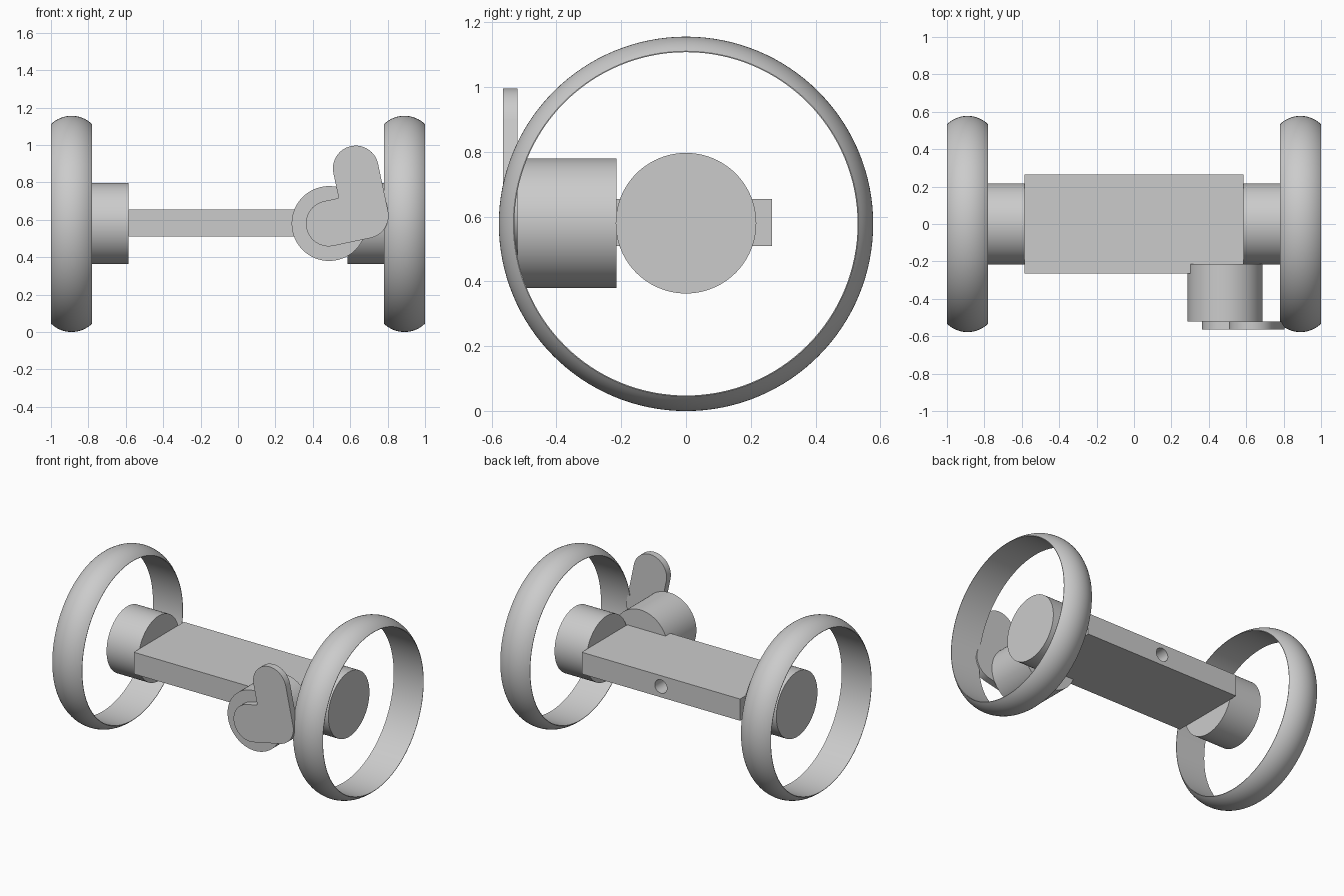
import bpy
import bmesh
from math import pi, sin, cos, atan2
from mathutils import Vector, Matrix

if "Cube" in bpy.data.objects:
    bpy.data.objects.remove(bpy.data.objects["Cube"])

AXLE_Z = 0.578

grey = bpy.data.materials.new("plain grey")
grey.use_nodes = True
grey.diffuse_color = (0.6, 0.6, 0.6, 1)
grey.node_tree.nodes["Principled BSDF"].inputs["Base Color"].default_value = (0.6, 0.6, 0.6, 1)


def finish(name, bm, smooth=True):
    bmesh.ops.recalc_face_normals(bm, faces=bm.faces)
    mesh = bpy.data.meshes.new(name)
    bm.to_mesh(mesh)
    bm.free()
    mesh.materials.append(grey)
    obj = bpy.data.objects.new(name, mesh)
    bpy.context.collection.objects.link(obj)
    if smooth:
        bpy.ops.object.select_all(action="DESELECT")
        obj.select_set(True)
        bpy.context.view_layer.objects.active = obj
        bpy.ops.object.shade_smooth_by_angle(angle=pi / 6)
    return obj


def cylinder(name, radius, start, end, segments=96):
    start, end = Vector(start), Vector(end)
    axis = end - start
    bm = bmesh.new()
    turn = axis.to_track_quat("Z", "Y").to_matrix().to_4x4()
    bmesh.ops.create_cone(bm, cap_ends=True, segments=segments, radius1=radius,
                          radius2=radius, depth=axis.length,
                          matrix=Matrix.Translation((start + end) / 2) @ turn)
    return finish(name, bm)


def wheel(name, x):
    # Crowned rim: a circular arc over a straight bore, spun about the axle
    half, bore, edge, crown = 0.11, 0.53, 0.533, 0.578
    rise = crown - edge
    arc_r = (half ** 2 + rise ** 2) / (2 * rise)
    sweep = atan2(half, arc_r - rise)
    profile = [(-half, bore)]
    for i in range(17):
        a = sweep * (i / 8 - 1)
        profile.append((arc_r * sin(a), crown - arc_r + arc_r * cos(a)))
    profile.append((half, bore))
    bm = bmesh.new()
    verts = [bm.verts.new((x + u, 0, AXLE_Z + r)) for u, r in profile]
    edges = [bm.edges.new((v, verts[(i + 1) % len(verts)])) for i, v in enumerate(verts)]
    bmesh.ops.spin(bm, geom=verts + edges, cent=(0, 0, AXLE_Z), axis=(1, 0, 0),
                   angle=2 * pi, steps=128, use_merge=True)
    bmesh.ops.remove_doubles(bm, verts=bm.verts, dist=1e-5)
    return finish(name, bm)


# Wheels and their hub motors
for side, s in (("left", 1), ("right", -1)):
    wheel(side + "_wheel", s * 0.89)
    cylinder(side + "_hub", 0.217, (s * 0.585, 0, AXLE_Z + 0.002), (s * 0.82, 0, AXLE_Z + 0.002))

# Flat body with a blind round socket in the back face
bm = bmesh.new()
bmesh.ops.create_cube(bm, size=1, matrix=Matrix.Translation((0, 0, 0.582))
                      @ Matrix.Diagonal((1.17, 0.53, 0.145, 1)))
body = finish("body", bm, smooth=False)
cutter = cylinder("socket_cutter", 0.045, (0, 0.1, 0.582), (0, 0.35, 0.582), 48)
cutter.hide_render = True
cut = body.modifiers.new("socket", "BOOLEAN")
cut.operation = "DIFFERENCE"
cut.solver = "EXACT"
cut.object = cutter
bpy.ops.object.select_all(action="DESELECT")
body.select_set(True)
bpy.context.view_layer.objects.active = body
bpy.ops.object.modifier_apply(modifier=cut.name)
bpy.data.objects.remove(cutter)
bpy.ops.object.shade_smooth_by_angle(angle=pi / 6)

# Front drum
cylinder("front_drum", 0.2, (0.487, -0.215, 0.58), (0.487, -0.52, 0.58))

# Bent plate: two rounded arms at right angles sharing a rounded corner
R = 0.122
corner = Vector((0.683, 0.622))
low = Vector((0.485, 0.58))
along = (corner - low).normalized()
up = Vector((-along.y, along.x))
high = corner + up * 0.258
tilt = atan2(along.y, along.x)


def arc(centre, start, end, steps):
    angles = [tilt + start + (end - start) * i / steps for i in range(steps + 1)]
    return [centre + R * Vector((cos(a), sin(a))) for a in angles]


outline = (arc(low, pi / 2, 3 * pi / 2, 32) + arc(corner, -pi / 2, 0, 16)
           + arc(high, 0, pi, 32) + [corner + R * (up - along)])
bm = bmesh.new()
face = bm.faces.new([bm.verts.new((p.x, -0.565, p.y)) for p in outline])
solid = bmesh.ops.extrude_face_region(bm, geom=[face])
bmesh.ops.translate(bm, vec=(0, 0.045, 0),
                    verts=[g for g in solid["geom"] if isinstance(g, bmesh.types.BMVert)])
finish("bent_plate", bm)
